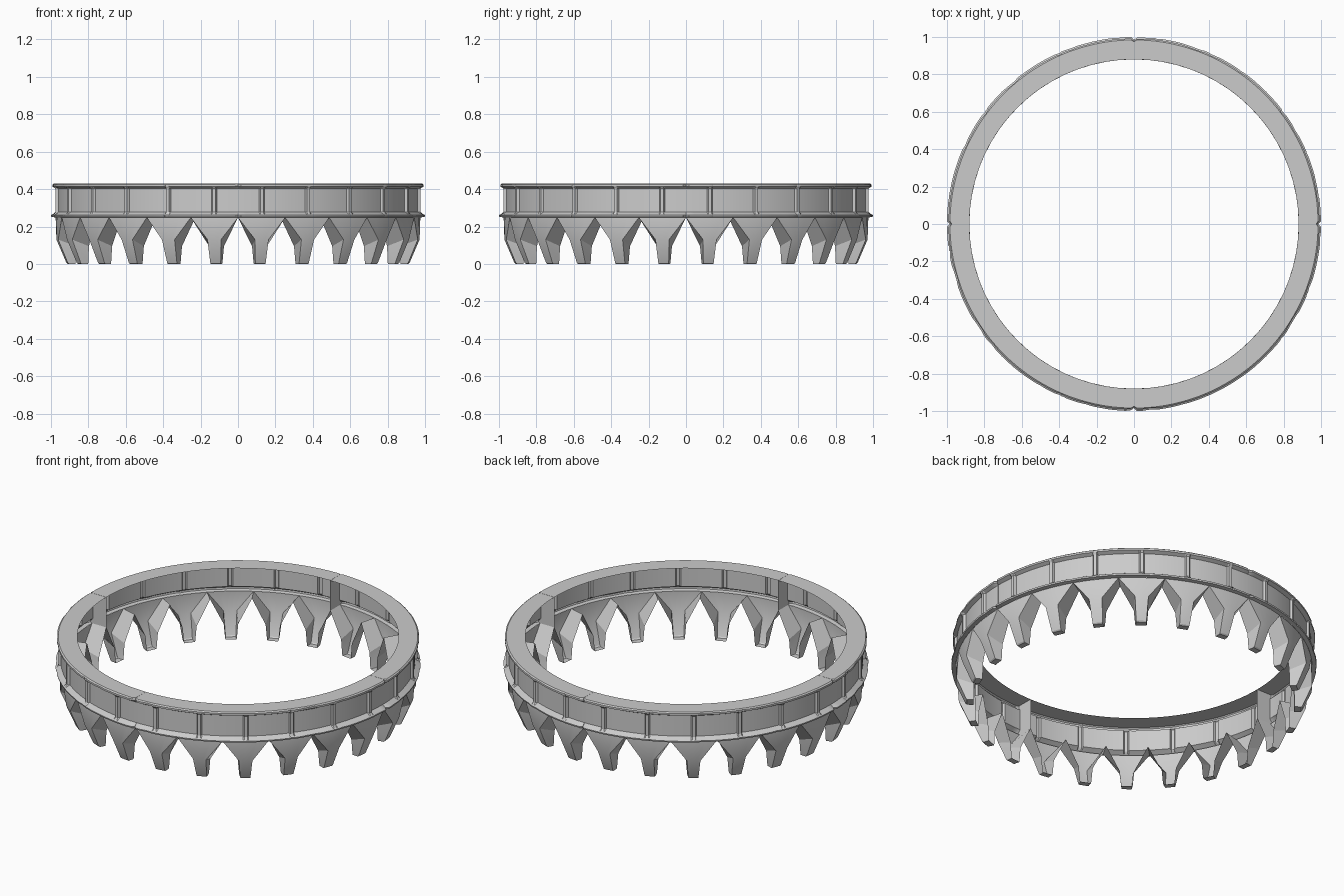
import bpy, bmesh, random
from math import sin, cos, radians, pi

if "Cube" in bpy.data.objects:
    bpy.data.objects.remove(bpy.data.objects["Cube"])

random.seed(4)
R_IN = 0.88


def polar(r, deg, z):
    return (r * cos(radians(deg)), r * sin(radians(deg)), z)


def grid(bm, rows):
    """Quads between successive rows of vertices."""
    for a, b in zip(rows, rows[1:]):
        for i in range(len(a) - 1):
            bm.faces.new((a[i], b[i], b[i + 1], a[i + 1]))


def finish(bm, name, merge=0.0):
    if merge:
        bmesh.ops.remove_doubles(bm, verts=bm.verts, dist=merge)
    me = bpy.data.meshes.new(name)
    bm.to_mesh(me)
    bm.free()
    ob = bpy.data.objects.new(name, me)
    bpy.context.collection.objects.link(ob)
    bpy.context.view_layer.objects.active = ob
    bpy.ops.object.select_all(action='DESELECT')
    ob.select_set(True)
    bpy.ops.object.shade_smooth_by_angle(angle=radians(25))
    return ob


# Cross-section from the top inner edge, over the rim and down the outside
PROFILE = [(R_IN, 0.43), (0.984, 0.43), (0.992, 0.424), (0.992, 0.413),
           (0.970, 0.402), (0.970, 0.278), (0.992, 0.266), (1.0, 0.261),
           (0.998, 0.252), (0.975, 0.248)]


# Columns in one quarter: evenly spaced, plus the four edges of each raised rib
def column_angles():
    cols = [(0.04, 'seam'), (0.9, 'panel'), (89.1, 'panel'), (89.96, 'seam')]
    for k in range(6):
        c = 7.5 + 15 * k
        cols += [(c - 0.85, 'panel'), (c - 0.5, 'rib'), (c + 0.5, 'rib'), (c + 0.85, 'panel')]
        cols += [(c + d, 'panel') for d in (-5, -2.5, 2.5, 5)]
        if k:
            cols.append((15.0 * k, 'panel'))
    return sorted(cols)


# Four quarters of the panelled band, open towards the inside
for q in range(4):
    bm = bmesh.new()
    columns = []
    for deg, kind in column_angles():
        chip = random.uniform(0, 0.005) if random.random() < 0.3 else 0
        col = []
        for i, (r, z) in enumerate(PROFILE):
            if kind == 'rib' and i in (4, 5):
                r = 0.984
            if i in (2, 3, 6, 7, 8):
                r -= chip
                if kind == 'seam':
                    r -= 0.014
            if i == 1 and kind == 'seam':
                r -= 0.010
            col.append(bm.verts.new(polar(r, deg + 90 * q, z)))
        columns.append(col)
    grid(bm, [list(row) for row in zip(*columns)])
    # flat plates closing the ends of the quarter
    for col, flip in ((columns[0], False), (columns[-1], True)):
        corner = bm.verts.new(polar(R_IN, (89.96 if flip else 0.04) + 90 * q, 0.248))
        loop = col + [corner]
        bm.faces.new(loop if flip else loop[::-1])
    bm.normal_update()
    finish(bm, f"band_quarter_{q + 1}")

# Teeth: (half angle, radius, height) rows of the outer face and the inner side edges
OUTER = [(7.5, 0.975, 0.248), (2.15, 0.975, 0.13), (1.75, 0.922, 0.006), (1.7, 0.915, 0.0)]
INNER = [(7.5, R_IN, 0.248), (2.6, R_IN, 0.095), (2.1, R_IN, 0.008), (1.95, R_IN, 0.0)]
STEPS = (-1, -0.5, 0, 0.5, 1)

bm = bmesh.new()
for k in range(24):
    c = 7.5 + 15 * k
    front = [[bm.verts.new(polar(r, c + h * t, z)) for t in STEPS] for h, r, z in OUTER]
    grid(bm, front)
    left = [bm.verts.new(polar(r, c - h, z)) for h, r, z in INNER]
    right = [bm.verts.new(polar(r, c + h, z)) for h, r, z in INNER]
    # sloping sides
    for i in range(3):
        bm.faces.new((left[i], left[i + 1], front[i + 1][0], front[i][0]))
        bm.faces.new((front[i][-1], front[i + 1][-1], right[i + 1], right[i]))
    # foot
    bm.faces.new([left[3], right[3]] + front[3][::-1])
finish(bm, "teeth", merge=0.0005)
